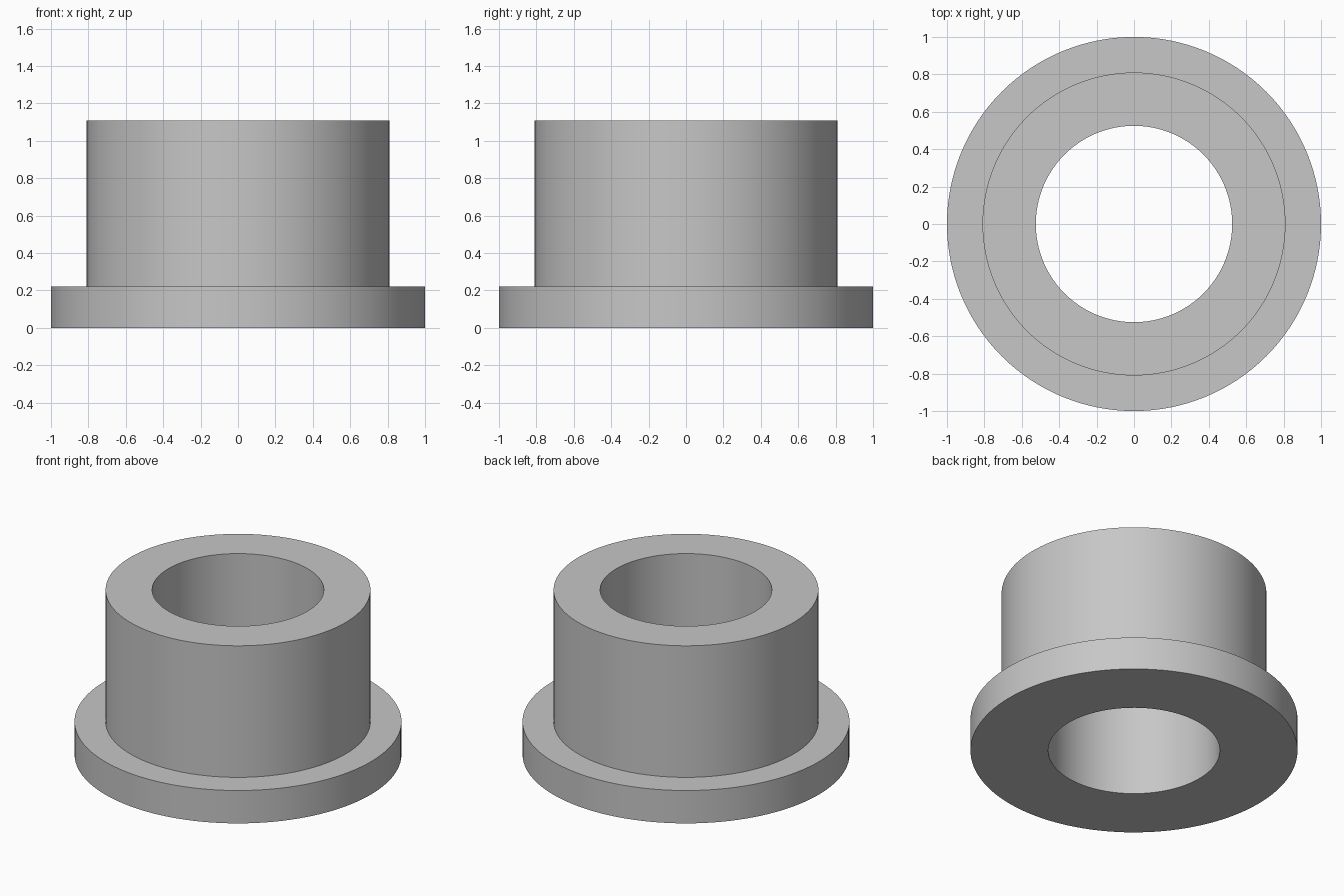
import bpy, bmesh
from math import cos, sin, tau, radians

old = bpy.data.objects.get("Cube")
if old:
    bpy.data.objects.remove(old, do_unlink=True)

SEGMENTS = 128
BORE, BODY, FLANGE = 0.525, 0.81, 1.0   # radii
FLANGE_TOP, HEIGHT = 0.222, 1.11


def make_material(name, rgb):
    mat = bpy.data.materials.new(name)
    mat.use_nodes = True
    color = (*rgb, 1.0)
    mat.diffuse_color = color
    mat.node_tree.nodes["Principled BSDF"].inputs["Base Color"].default_value = color
    return mat


def lathe(name, profile, mat):
    """Revolve a closed (radius, z) profile around the z axis."""
    bm = bmesh.new()
    rings = [[bm.verts.new((r * cos(tau * i / SEGMENTS), r * sin(tau * i / SEGMENTS), z))
              for i in range(SEGMENTS)] for r, z in profile]
    for k, low in enumerate(rings):
        high = rings[(k + 1) % len(rings)]
        for i in range(SEGMENTS):
            j = (i + 1) % SEGMENTS
            bm.faces.new((low[i], low[j], high[j], high[i]))
    bmesh.ops.recalc_face_normals(bm, faces=bm.faces)
    mesh = bpy.data.meshes.new(name)
    bm.to_mesh(mesh)
    bm.free()
    mesh.materials.append(mat)
    obj = bpy.data.objects.new(name, mesh)
    bpy.context.collection.objects.link(obj)
    return obj


# Flanged bushing: one solid with a through bore
grey = make_material("light grey", (0.57, 0.57, 0.57))
bushing = lathe("flanged_bushing", [
    (BORE, 0), (FLANGE, 0), (FLANGE, FLANGE_TOP),
    (BODY, FLANGE_TOP), (BODY, HEIGHT), (BORE, HEIGHT)], grey)

# Smooth round walls, crisp rims
bpy.ops.object.select_all(action="DESELECT")
bushing.select_set(True)
bpy.context.view_layer.objects.active = bushing
bpy.ops.object.shade_smooth_by_angle(angle=radians(30))
